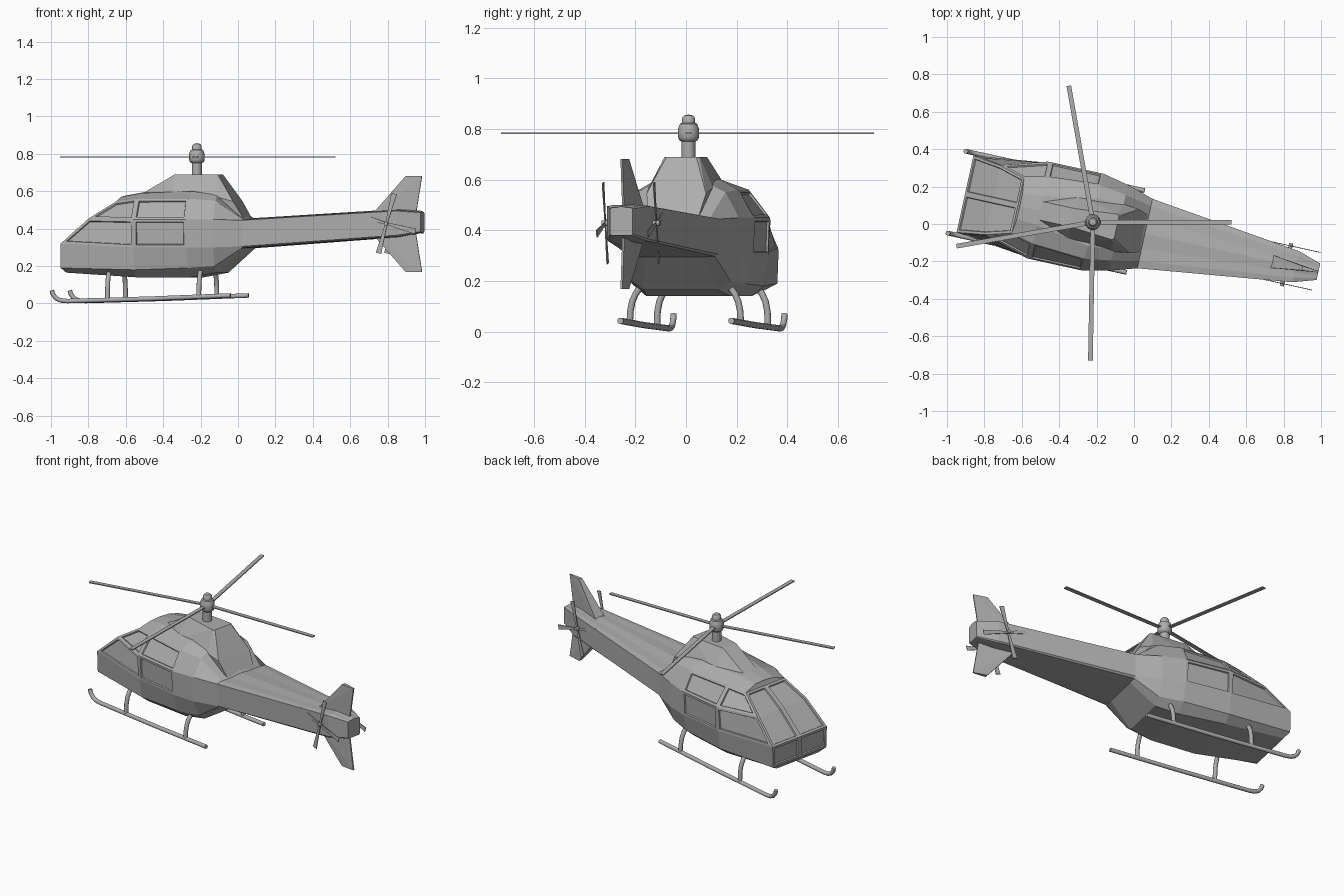
import bpy, bmesh
from math import radians, cos, sin, pi
from mathutils import Matrix, Vector

if "Cube" in bpy.data.objects:
    bpy.data.objects.remove(bpy.data.objects["Cube"])

grey = bpy.data.materials.new("plain_grey")
grey.use_nodes = True
grey.diffuse_color = (0.42, 0.42, 0.42, 1)
grey.node_tree.nodes["Principled BSDF"].inputs["Base Color"].default_value = (0.42, 0.42, 0.42, 1)

# Parts are made with the rotor mast at the origin and the tail along +x, then turned
HEADING = radians(-12.4)
PLACE = Matrix.Translation((-0.22, 0.01, 0)) @ Matrix.Rotation(HEADING, 4, 'Z')


def finish(bm, name, smooth=False):
    bmesh.ops.recalc_face_normals(bm, faces=bm.faces)
    mesh = bpy.data.meshes.new(name)
    bm.to_mesh(mesh)
    bm.free()
    mesh.transform(PLACE)
    mesh.materials.append(grey)
    obj = bpy.data.objects.new(name, mesh)
    bpy.context.collection.objects.link(obj)
    if smooth:
        bpy.ops.object.select_all(action='DESELECT')
        obj.select_set(True)
        bpy.context.view_layer.objects.active = obj
        bpy.ops.object.shade_smooth_by_angle(angle=radians(40))
    return obj


def hull(name, points):
    bm = bmesh.new()
    for p in points:
        bm.verts.new(p)
    res = bmesh.ops.convex_hull(bm, input=bm.verts)
    unused = [g for g in res["geom_interior"] if isinstance(g, bmesh.types.BMVert)]
    bmesh.ops.delete(bm, geom=unused, context='VERTS')
    return finish(bm, name)


def lathe(name, profile, sides=20):
    bm = bmesh.new()
    vs = [bm.verts.new((r, 0, z)) for r, z in profile]
    edges = [bm.edges.new(pair) for pair in zip(vs, vs[1:])]
    bmesh.ops.spin(bm, geom=vs + edges, axis=(0, 0, 1), cent=(0, 0, 0),
                   angle=2 * pi, steps=sides, use_duplicate=False)
    bmesh.ops.remove_doubles(bm, verts=bm.verts, dist=0.0005)
    return finish(bm, name, True)


def tube(name, path, radius, sides=10):
    bm = bmesh.new()
    path = [Vector(p) for p in path]
    rings = []
    for i, p in enumerate(path):
        along = path[min(i + 1, len(path) - 1)] - path[max(i - 1, 0)]
        turn = along.to_track_quat('Z', 'Y')
        rings.append([bm.verts.new(p + turn @ Vector((radius * cos(a), radius * sin(a), 0)))
                      for a in (2 * pi * k / sides for k in range(sides))])
    for r, s in zip(rings, rings[1:]):
        for k in range(sides):
            n = (k + 1) % sides
            bm.faces.new((r[k], r[n], s[n], s[k]))
    bm.faces.new(rings[0])
    bm.faces.new(rings[-1])
    return finish(bm, name, True)


# Fuselage and tail boom: half sections, from belly chine to roof edge (x, y, z)
def section(x, *yz):
    return [(x, y, z) for y, z in yz]


stations = [
    [(-.68, .16, .165), (-.70, .205, .19), (-.70, .21, .32),
     (-.55, .19, .455), (-.41, .15, .545), (-.40, .07, .57)],
    section(-.29, (.19, .14), (.24, .18), (.26, .30), (.265, .45), (.18, .56), (.08, .59)),
    section(0, (.17, .14), (.23, .19), (.26, .30), (.265, .45), (.20, .56), (.13, .60)),
    section(.14, (.15, .165), (.2, .2), (.235, .30), (.235, .45), (.18, .55), (.12, .58)),
    section(.285, (.12, .295), (.17, .297), (.185, .305), (.19, .445), (.15, .45), (.08, .45)),
    section(1.11, (.06, .355), (.08, .357), (.085, .365), (.085, .495), (.06, .5), (.03, .5)),
    section(1.235, (.03, .38), (.04, .38), (.045, .385), (.045, .485), (.035, .49), (.02, .49)),
]


def centred(ring):
    return [(p[0], 0, p[2]) for p in ring]


columns = [centred(stations[0])] + stations + [centred(stations[-1])]
columns = [[(c[0][0], 0, c[0][2])] + c + [(c[-1][0], 0, c[-1][2] + .005)] for c in columns]
# window panels as (column, row) groups: nose, windscreen, front and rear side windows
panels = [[(0, 2)], [(0, 3), (0, 4)], [(1, 3)], [(1, 4)], [(2, 3)], [(2, 4)]]

bm = bmesh.new()
windows = []
for side in (-1, 1):
    grid = [[bm.verts.new((x, y * side, z)) for x, y, z in col] for col in columns]
    cells = {}
    for i in range(len(grid) - 1):
        for k in range(len(grid[0]) - 1):
            cells[i, k] = bm.faces.new((grid[i][k], grid[i + 1][k],
                                        grid[i + 1][k + 1], grid[i][k + 1]))
    windows += [[cells[c] for c in group] for group in panels]
bmesh.ops.remove_doubles(bm, verts=bm.verts, dist=0.0005)
bmesh.ops.dissolve_degenerate(bm, edges=bm.edges, dist=0.0005)
bmesh.ops.recalc_face_normals(bm, faces=bm.faces)
for group in windows:
    faces = [f for f in group if f.is_valid]
    bmesh.ops.inset_region(bm, faces=faces, thickness=0.014, depth=0, use_even_offset=True)
    bmesh.ops.inset_region(bm, faces=faces, thickness=0.003, depth=-0.008, use_even_offset=True)
finish(bm, "fuselage")

# Engine housing below the mast
half = [(-.31, .05, .575), (-.11, .05, .69), (-.11, .125, .575), (.13, .06, .69),
        (.12, .07, .69), (.14, .13, .57), (.225, .12, .545), (.285, .1, .445)]
hull("engine_housing", [(x, y * s, z) for x, y, z in half for s in (-1, 1)])

# Mast and main rotor
lathe("rotor_mast", [(.027, .66), (.027, .75), (.036, .755), (.042, .768), (.042, .8),
                     (.034, .82), (.026, .824), (.026, .842), (.018, .853), (0, .857)])
for n, heading in enumerate((0, 100, 190, 269)):
    turn = Matrix.Rotation(radians(heading) - HEADING, 3, 'Z')
    hull(f"main_blade_{n + 1}", [turn @ Vector((x, y, .784 + z)) for x in (.03, .74)
                                 for y in (-.0125, .0125) for z in (-.003, .003)])

# Tail fins: wedges with a blunt leading face and thin trailing edge
for name, s in (("upper_fin", 1), ("lower_fin", -1)):
    pts = []
    for y in (-1, 1):
        pts += [(.97, .036 * y, .425 + s * .055), (1.2, .004 * y, .425 + s * .055),
                (1.146, .012 * y, .425 + s * .257), (1.233, .004 * y, .425 + s * .257)]
    hull(name, pts)

# Tail rotors, one on each side
for name, s in (("right", -1), ("left", 1)):
    centre = Vector((1.06, s * .103, .428))
    tube(f"{name}_tail_hub", [centre - Vector((0, s * .03, 0)),
                              centre + Vector((0, s * .014, 0))], .011)
    for n in range(4):
        turn = Matrix.Rotation(radians(15 + 90 * n), 3, 'Y')
        hull(f"{name}_tail_blade_{n + 1}",
             [centre + turn @ Vector((x, y, w * e)) for x, w in ((.005, .006), (.165, .015))
              for e in (-1, 1) for y in (-.002, .002)])

# Landing skids with curved struts
for name, s in (("right", -1), ("left", 1)):
    y = .224 * s
    tube(f"{name}_skid", [(-.745, y, .07), (-.738, y, .048), (-.72, y, .027), (-.695, y, .016),
                          (-.66, y, .013), (-.2, y, .026), (.234, y, .043)], .0125)
    for part, x, foot in (("front", -.44, .02), ("rear", .06, .037)):
        tube(f"{name}_{part}_strut", [(x, y, foot), (x, .222 * s, .08), (x, .214 * s, .12),
                                      (x, .2 * s, .15), (x, .178 * s, .18)], .013)
